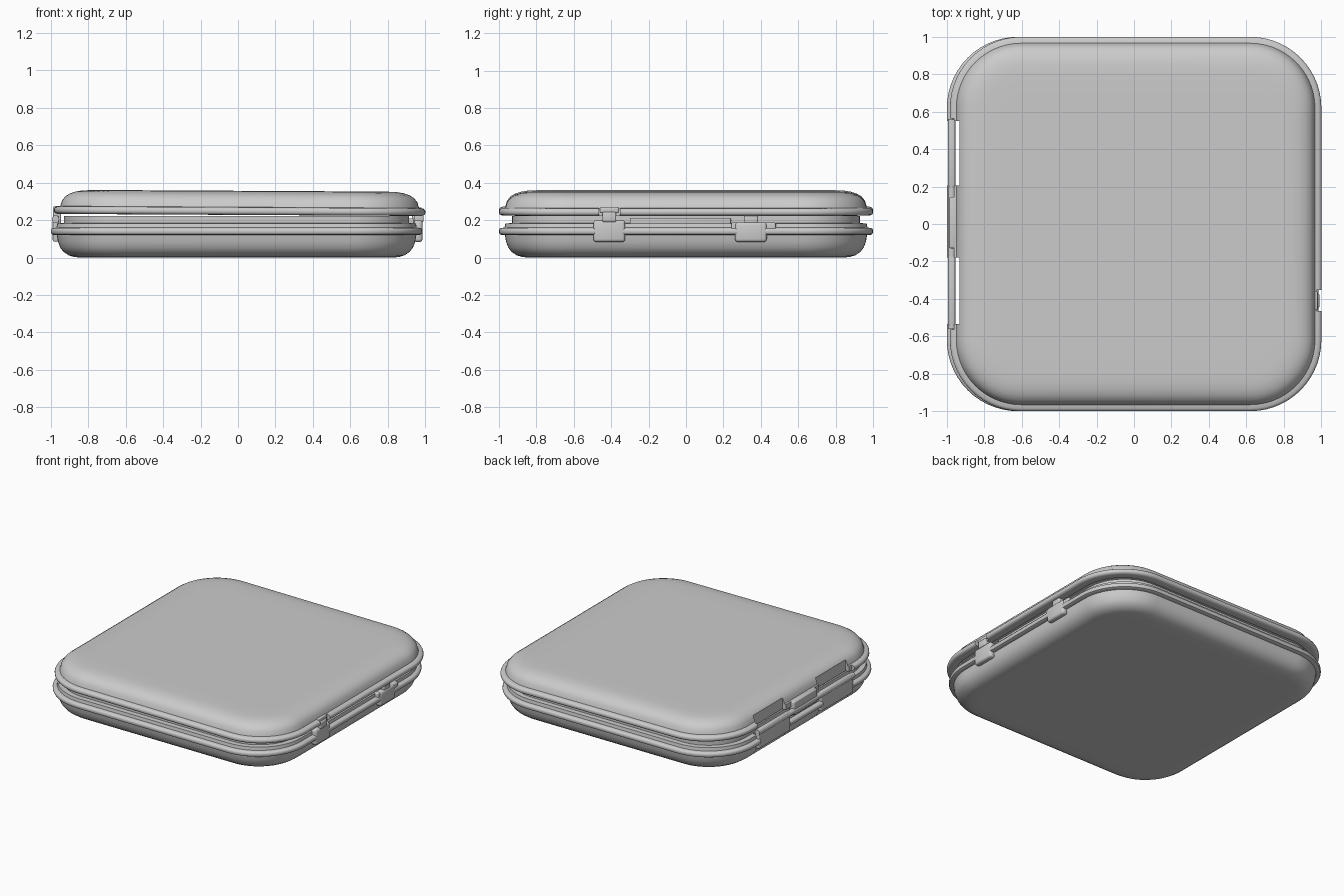
import bpy, bmesh, math
from mathutils import Matrix, Vector

if "Cube" in bpy.data.objects:
    bpy.data.objects.remove(bpy.data.objects["Cube"])

HX, HY, R, SEG = 0.9925, 1.0, 0.38, 14


def ring(inset, z):
    """Points of a rounded square, inset from the rim outline."""
    r = R - inset
    pts = []
    for k, (sx, sy) in enumerate([(1, 1), (-1, 1), (-1, -1), (1, -1)]):
        for i in range(SEG + 1):
            a = math.pi / 2 * (k + i / SEG)
            pts.append(Vector((sx * (HX - R) + r * math.cos(a),
                               sy * (HY - R) + r * math.sin(a), z)))
    return pts


def finish(name, bm):
    bmesh.ops.recalc_face_normals(bm, faces=bm.faces)
    me = bpy.data.meshes.new(name)
    bm.to_mesh(me)
    bm.free()
    ob = bpy.data.objects.new(name, me)
    bpy.context.collection.objects.link(ob)
    return ob


def shell(name, profile):
    """Loft a closed shell through (inset, z) rings, capped at both ends."""
    bm = bmesh.new()
    rings = [[bm.verts.new(p) for p in ring(*q)] for q in profile]
    n = len(rings[0])
    for a, b in zip(rings, rings[1:]):
        for i in range(n):
            j = (i + 1) % n
            bm.faces.new((a[i], a[j], b[j], b[i]))
    bm.faces.new(rings[0])
    bm.faces.new(rings[-1])
    return finish(name, bm)


def box(name, x, y, z, bevel=0.0):
    """Box from (min, max) ranges, optionally with rounded edges."""
    bm = bmesh.new()
    bmesh.ops.create_cube(bm, size=1)
    for v in bm.verts:
        v.co = Vector([(r[0] + r[1]) / 2 + c * (r[1] - r[0])
                       for c, r in zip(v.co, (x, y, z))])
    if bevel:
        bmesh.ops.bevel(bm, geom=bm.edges[:], offset=bevel, segments=3,
                        affect='EDGES', profile=0.5)
    ob = finish(name, bm)
    smooth(ob)
    return ob


def rod(name, x, z, y0, y1, r):
    """Hinge rod lying along y."""
    bm = bmesh.new()
    bmesh.ops.create_cone(bm, cap_ends=True, segments=20, radius1=r, radius2=r,
                          depth=y1 - y0,
                          matrix=Matrix.Translation((x, (y0 + y1) / 2, z))
                          @ Matrix.Rotation(math.pi / 2, 4, 'X'))
    ob = finish(name, bm)
    smooth(ob)
    return ob


def activate(ob):
    bpy.ops.object.select_all(action='DESELECT')
    ob.select_set(True)
    bpy.context.view_layer.objects.active = ob


def smooth(ob):
    activate(ob)
    bpy.ops.object.shade_smooth_by_angle(angle=math.radians(38))


def cut(ob, x, y, z):
    cutter = box("cutter", x, y, z)
    cutter.hide_render = True
    m = ob.modifiers.new("cut", 'BOOLEAN')
    m.operation, m.solver, m.object = 'DIFFERENCE', 'EXACT', cutter
    activate(ob)
    bpy.ops.object.modifier_apply(modifier=m.name)
    bpy.data.objects.remove(cutter)


# Hollow base tray with a bead rim and an inner lip
base = shell("base_tray", [
    (.24, 0), (.16, 0), (.125, .003), (.095, .012), (.068, .03), (.05, .053),
    (.038, .085), (.032, .12), (.014, .121), (.004, .126), (0, .135), (0, .146),
    (.004, .154), (.014, .159), (.03, .16), (.034, .183), (.07, .184),
    (.07, .222), (.09, .222), (.093, .10), (.12, .05), (.18, .03)])
base.data.transform(Matrix.Translation((-.0075, 0, 0)))

# Hollow lid with a bead rim, very slightly tilted
lid = shell("lid", [
    (.30, .357), (.2, .3565), (.15, .354), (.115, .348), (.085, .338), (.06, .322),
    (.043, .30), (.034, .27), (.014, .268), (.004, .262), (0, .254), (0, .242),
    (.004, .235), (.014, .229), (.03, .228), (.065, .228), (.07, .28),
    (.1, .318), (.18, .33)])
lid.data.transform(Matrix.Translation((.0075, 0, 0))
                   @ Matrix.Rotation(.0055, 4, 'Y'))

# Hinge slots through lid and base, latch notch in the lid rim
slots = [(-.535, -.18), (.205, .55)]
for s in slots:
    cut(lid, (-1.1, -.932), s, (.1, .5))
    cut(base, (-1.1, -.932), s, (-.1, .19))
cut(lid, (-1.1, -.962), (-.565, .565), (.1, .276))
cut(lid, (.974, 1.1), (-.465, -.352), (.15, .30))
smooth(lid)
smooth(base)

# Hinge leaves, rod and the lid's middle knuckle
for s in slots:
    box("hinge_leaf", (-.99, -.957), (s[0] - .01, s[1] + .01), (.085, .225), .008)
rod("hinge_rod", -.975, .205, -.56, .56, .02)
box("hinge_knuckle", (-.988, -.945), (-.13, .145), (.175, .275), .01)

# Front and rear latches on the right side
box("latch_front", (.94, .986), (-.495, -.325), (.083, .20), .016)
box("latch_front_catch", (.94, .992), (-.447, -.373), (.19, .243), .008)
box("latch_front_bridge", (.94, .982), (-.46, -.36), (.24, .268), .006)
box("latch_rear", (.94, .986), (.262, .432), (.083, .19), .016)
box("latch_rear_catch", (.93, .98), (.31, .385), (.18, .226), .008)
for y in ((.242, .275), (.42, .48)):
    box("latch_rear_bracket", (.92, .978), y, (.135, .187), .006)

# Recessed strip between the latches
box("latch_side_strip", (.90, .938), (-.30, .24), (.18, .21), .004)
